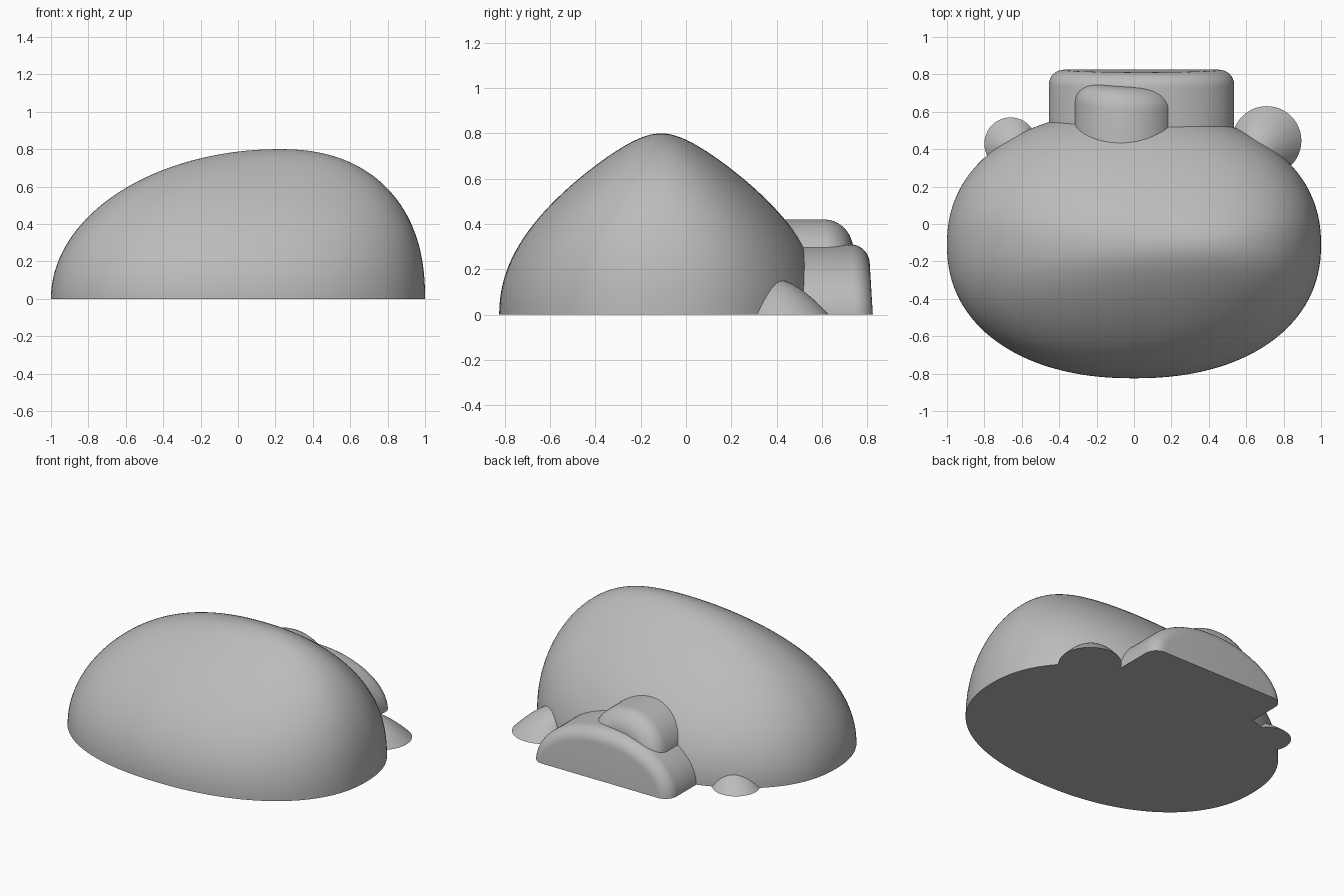
import bpy, bmesh, math

cube = bpy.data.objects.get("Cube")
if cube:
    bpy.data.objects.remove(cube, do_unlink=True)

grey = bpy.data.materials.new("plain_grey")
grey.use_nodes = True
grey.diffuse_color = (0.5, 0.5, 0.5, 1)
grey.node_tree.nodes["Principled BSDF"].inputs["Base Color"].default_value = grey.diffuse_color


def loft(name, rings):
    """Skin a list of equal-length closed rings and cap both ends."""
    bm = bmesh.new()
    rows = [[bm.verts.new(p) for p in ring] for ring in rings]
    n = len(rows[0])
    for a, b in zip(rows, rows[1:]):
        for i in range(n):
            j = (i + 1) % n
            bm.faces.new((a[i], a[j], b[j], b[i]))
    bm.faces.new(rows[0])
    bm.faces.new(rows[-1])
    bmesh.ops.recalc_face_normals(bm, faces=bm.faces)
    mesh = bpy.data.meshes.new(name)
    bm.to_mesh(mesh)
    bm.free()
    mesh.materials.append(grey)
    obj = bpy.data.objects.new(name, mesh)
    bpy.context.collection.objects.link(obj)
    bpy.ops.object.select_all(action="DESELECT")
    obj.select_set(True)
    bpy.context.view_layer.objects.active = obj
    bpy.ops.object.shade_smooth_by_angle(angle=math.radians(40))


def oval(cx, cy, z, rx, ry, n, power=2):
    """Horizontal ring; a power above 2 makes it slightly squarish."""
    ring = []
    for i in range(n):
        c, s = math.cos(math.tau * i / n), math.sin(math.tau * i / n)
        ring.append((cx + rx * math.copysign(abs(c) ** (2 / power), c),
                     cy + ry * math.copysign(abs(s) ** (2 / power), s), z))
    return ring


def lopsided_body():
    """Stacked ovals that narrow into a ridge and drift toward +x."""
    rings = []
    for k in range(57):
        t = math.radians(89.7) * k / 56
        s, c = math.sin(t), math.cos(t)
        left = 0.22 - 1.22 * c
        right = 0.22 + 0.78 * (1 - s ** 2.3) ** (1 / 2.3)
        rings.append(oval((left + right) / 2, -0.11, 0.8 * s, (right - left) / 2,
                          0.715 * c * (1 - 0.45 * s ** 2.3), 128, 2.2))
    loft("body", rings)


def foot_dome(name, x, y, r, h, lean):
    """Low dome whose top leans in toward the body."""
    rings = []
    for k in range(17):
        u = 1 - 0.99 * k / 16
        rise = 1 - u * u
        rings.append(oval(x - math.copysign(lean, x) * rise, y - lean * rise,
                          h * rise, r * u, r * u, 48))
    loft(name, rings)


def arch(name, x, half, z, height, y0, y1, r, lean, skew):
    """Half-oval block running back along y, with a rounded rear rim."""
    steps = [(y0, 0)] + [(y1 - r + r * math.sin(a), r * (1 - math.cos(a)))
                         for a in (math.pi / 2 * k / 8 for k in range(9))]
    rings = []
    for y, inset in steps:
        ring = []
        for i in range(49):
            a = math.pi * i / 48
            px, pz = (half - inset) * math.cos(a), (height - inset) * math.sin(a)
            ring.append((x + px, y - lean * pz - skew * px, z + pz))
        rings.append(ring)
    loft(name, rings)


lopsided_body()
arch("rear_arch", 0.04, 0.495, 0, 0.31, 0.3, 0.825, 0.08, 0.06, 0)
arch("upper_arch", -0.052, 0.265, 0.19, 0.23, 0.3, 0.745, 0.11, 0.1, 0.06)
foot_dome("left_foot", 0.71, 0.445, 0.185, 0.155, 0.05)
foot_dome("right_foot", -0.66, 0.43, 0.14, 0.1, 0.04)
